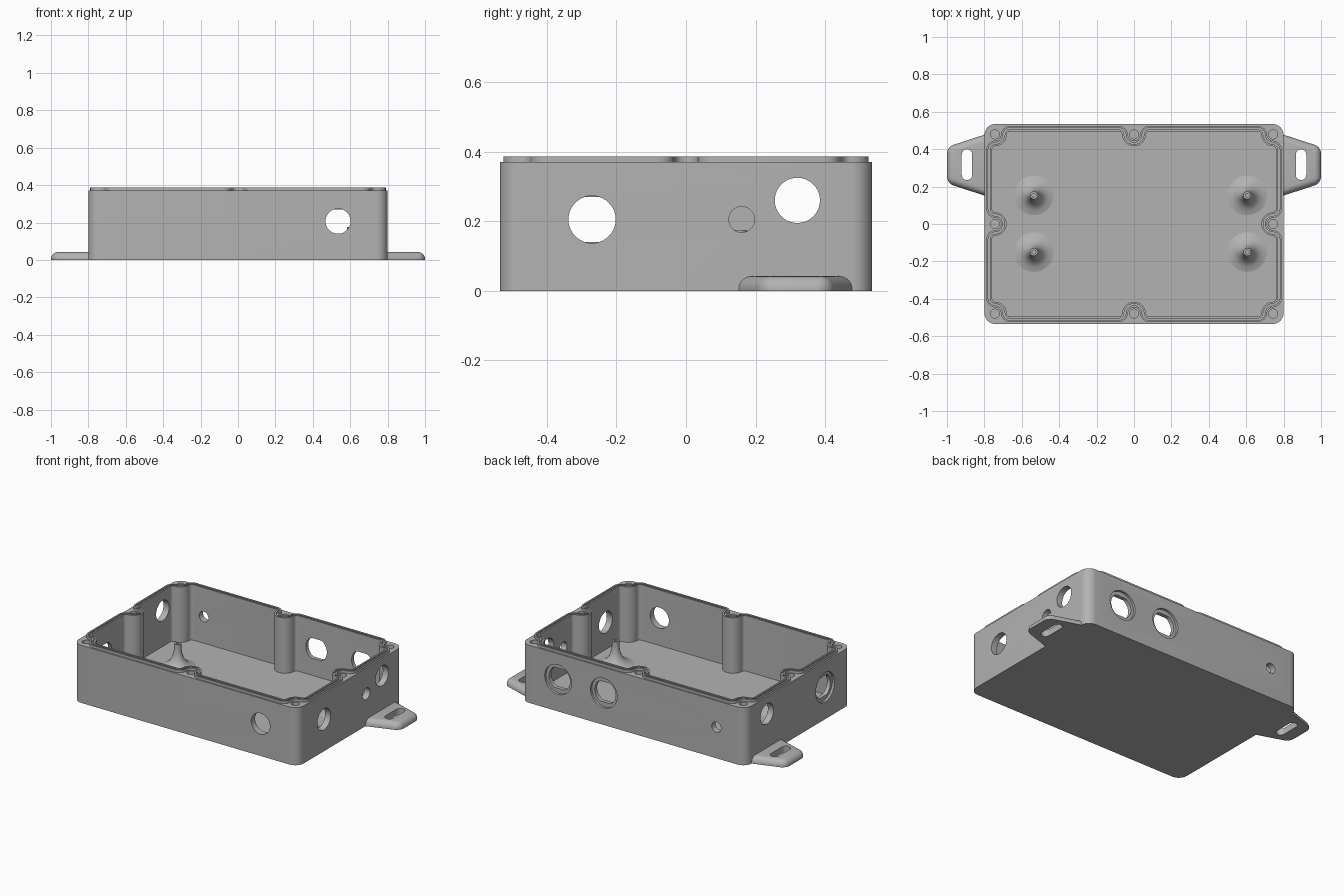
import bpy, bmesh
from math import pi, cos, sin, sqrt, atan2, radians
from mathutils import Vector, Matrix

if "Cube" in bpy.data.objects:
    bpy.data.objects.remove(bpy.data.objects["Cube"])

GREY = bpy.data.materials.new("enclosure_grey")
GREY.use_nodes = True
GREY.diffuse_color = (0.45, 0.45, 0.45, 1)
GREY.node_tree.nodes["Principled BSDF"].inputs["Base Color"].default_value = GREY.diffuse_color

HX, HY = 0.80, 0.535        # half size of the box
RIM, LIP_TOP, FLOOR = 0.37, 0.386, 0.03
BOSS = 0.056                # inset of screw boss centres
FILLET, REACH = 0.06, 0.083  # fillet centre inset, fillet to boss distance


def finish(name, bm):
    bmesh.ops.recalc_face_normals(bm, faces=bm.faces)
    mesh = bpy.data.meshes.new(name)
    bm.to_mesh(mesh)
    bm.free()
    mesh.materials.append(GREY)
    obj = bpy.data.objects.new(name, mesh)
    bpy.context.collection.objects.link(obj)
    return obj


def activate(obj):
    bpy.ops.object.select_all(action="DESELECT")
    obj.select_set(True)
    bpy.context.view_layer.objects.active = obj


def smooth(obj):
    activate(obj)
    bpy.ops.object.shade_smooth_by_angle(angle=radians(32))


def cut(obj, cutter):
    mod = obj.modifiers.new("cut", "BOOLEAN")
    mod.operation, mod.solver, mod.object = "DIFFERENCE", "EXACT", cutter
    activate(obj)
    bpy.ops.object.modifier_apply(modifier=mod.name)
    bpy.data.objects.remove(cutter)


def prism(name, outline, z0, z1):
    bm = bmesh.new()
    face = bm.faces.new([bm.verts.new((p[0], p[1], z0)) for p in outline])
    top = bmesh.ops.extrude_face_region(bm, geom=[face])["geom"]
    bmesh.ops.translate(bm, vec=(0, 0, z1 - z0),
                        verts=[v for v in top if isinstance(v, bmesh.types.BMVert)])
    return finish(name, bm)


def loft(name, rings):
    bm = bmesh.new()
    loops = [[bm.verts.new(p) for p in ring] for ring in rings]
    for a, b in zip(loops, loops[1:]):
        for i in range(len(a)):
            j = (i + 1) % len(a)
            bm.faces.new((a[i], a[j], b[j], b[i]))
    bmesh.ops.remove_doubles(bm, verts=bm.verts, dist=1e-5)
    return finish(name, bm)


def arc(centre, radius, start, end, ccw, steps):
    a0 = atan2(start.y, start.x)
    sweep = (atan2(end.y, end.x) - a0) % (2 * pi)
    if not ccw:
        sweep -= 2 * pi
    return [centre + radius * Vector((cos(a0 + sweep * i / steps), sin(a0 + sweep * i / steps)))
            for i in range(steps + 1)]


def rounded_box(radius):
    pts = []
    for i, (sx, sy) in enumerate(((1, 1), (-1, 1), (-1, -1), (1, -1))):
        for k in range(9):
            a = pi / 2 * (i + k / 8)
            pts.append((sx * (HX - radius) + radius * cos(a), sy * (HY - radius) + radius * sin(a)))
    return pts


def wall_outline(inset):
    """Inside contour that runs along the walls and wraps every screw boss."""
    fillet_r, boss_r = FILLET - inset, REACH - FILLET + inset
    rise = FILLET - BOSS
    run = sqrt(REACH ** 2 - rise ** 2)
    bx, by = HX - BOSS, HY - BOSS
    E, N, W, S = Vector((1, 0)), Vector((0, 1)), Vector((-1, 0)), Vector((0, -1))
    stops = ((0, -by, E, E), (bx, -by, E, N), (bx, 0, N, N), (bx, by, N, W),
             (0, by, W, W), (-bx, by, W, S), (-bx, 0, S, S), (-bx, -by, S, E))
    pts = []
    for x, y, t_in, t_out in stops:
        boss = Vector((x, y))
        n_in, n_out = Vector((-t_in.y, t_in.x)), Vector((-t_out.y, t_out.x))
        f_in = boss + n_in * rise - t_in * run
        f_out = boss + n_out * rise + t_out * run
        pts += arc(f_in, fillet_r, -n_in, boss - f_in, True, 6)
        pts += arc(boss, boss_r, f_in - boss, f_out - boss, False, 14)[1:-1]
        pts += arc(f_out, fillet_r, boss - f_out, -n_out, True, 6)
    return pts


def cylinder(centre, radius, depth, axis, flat=None):
    """Cutter along an axis; flat trims its top and bottom."""
    bm = bmesh.new()
    bmesh.ops.create_cone(bm, cap_ends=True, segments=40, radius1=radius, radius2=radius, depth=depth)
    turn = {"x": Matrix.Rotation(pi / 2, 3, "Y"), "y": Matrix.Rotation(pi / 2, 3, "X"),
            "z": Matrix.Identity(3)}[axis]
    bmesh.ops.rotate(bm, cent=(0, 0, 0), matrix=turn, verts=bm.verts)
    if flat:
        for v in bm.verts:
            v.co.z = max(-flat, min(flat, v.co.z))
        bmesh.ops.dissolve_limit(bm, angle_limit=0.01, verts=bm.verts, edges=bm.edges)
    bmesh.ops.translate(bm, vec=centre, verts=bm.verts)
    return finish("cutter", bm)


# Box shell with screw bosses left standing in the cavity
box = prism("box_shell", rounded_box(0.06), 0, RIM)
cut(box, prism("cutter", wall_outline(0.04), FLOOR, RIM + 0.1))
for x in (-1, 0, 1):
    for y in (-1, 0, 1):
        if x or y:
            cut(box, cylinder((x * (HX - BOSS), y * (HY - BOSS), RIM), 0.024, 0.4, "z"))

# Plain round wall holes: axis, centre, radius
for axis, centre, r in (("y", (0.535, -HY, 0.207), 0.067), ("y", (-0.59, HY, 0.2), 0.033),
                        ("x", (HX, -0.27, 0.205), 0.068), ("x", (HX, 0.16, 0.205), 0.037),
                        ("x", (HX, 0.32, 0.26), 0.065), ("x", (-HX, 0.32, 0.26), 0.066)):
    cut(box, cylinder(centre, r, 0.12, axis))

# Connector holes with flats and a shallow counterbore
for axis, centre in (("y", (0.535, HY, 0.205)), ("y", (0.21, HY, 0.205)), ("x", (-HX, -0.27, 0.205))):
    cut(box, cylinder(centre, 0.095, 0.03, axis))
    cut(box, cylinder(centre, 0.075, 0.12, axis, flat=0.065))
smooth(box)

# Grooved sealing lip
lip_profile = ((0.01, RIM), (0.01, LIP_TOP), (0.02, LIP_TOP), (0.02, RIM + 0.006),
               (0.03, RIM + 0.006), (0.03, LIP_TOP), (0.04, LIP_TOP), (0.04, RIM))
smooth(loft("sealing_lip", [[(p.x, p.y, z) for p in wall_outline(d)] for d, z in lip_profile]))

# Flared standoffs on the floor
post = ((0.11, 0.029), (0.08, 0.037), (0.056, 0.053), (0.038, 0.077), (0.027, 0.107),
        (0.022, 0.14), (0.021, 0.175), (0.01, 0.175), (0.01, 0.12), (0, 0.12))
for x in (-0.535, 0.605):
    for y in (-0.15, 0.153):
        rings = [[(x + r * cos(k * pi / 16), y + r * sin(k * pi / 16), z) for k in range(32)]
                 for r, z in post]
        smooth(loft("standoff", rings))

# Slotted mounting tabs with rounded upper edges
for side, name in ((1, "left_mounting_tab"), (-1, "right_mounting_tab")):
    root = 0.77
    tab = prism(name, [(side * x, y) for x, y in ((root, 0.142), (1, 0.218), (1, 0.412), (root, 0.487))],
                0, 0.042)
    bm = bmesh.new()
    bm.from_mesh(tab.data)
    edges = [e for e in bm.edges
             if not all(abs(v.co.x) < root + 0.01 for v in e.verts)
             and not all(v.co.z < 0.01 for v in e.verts)]
    bmesh.ops.bevel(bm, geom=edges, offset=0.036, segments=6, profile=0.5, affect="EDGES")
    bm.to_mesh(tab.data)
    bm.free()
    slot = [(side * 0.893 + 0.028 * cos(a), (0.372 if k < 13 else 0.263) + 0.028 * sin(a))
            for k, a in ((k, pi * (k if k < 13 else k - 1) / 12) for k in range(26))]
    cut(tab, prism("cutter", slot, -0.1, 0.1))
    smooth(tab)
